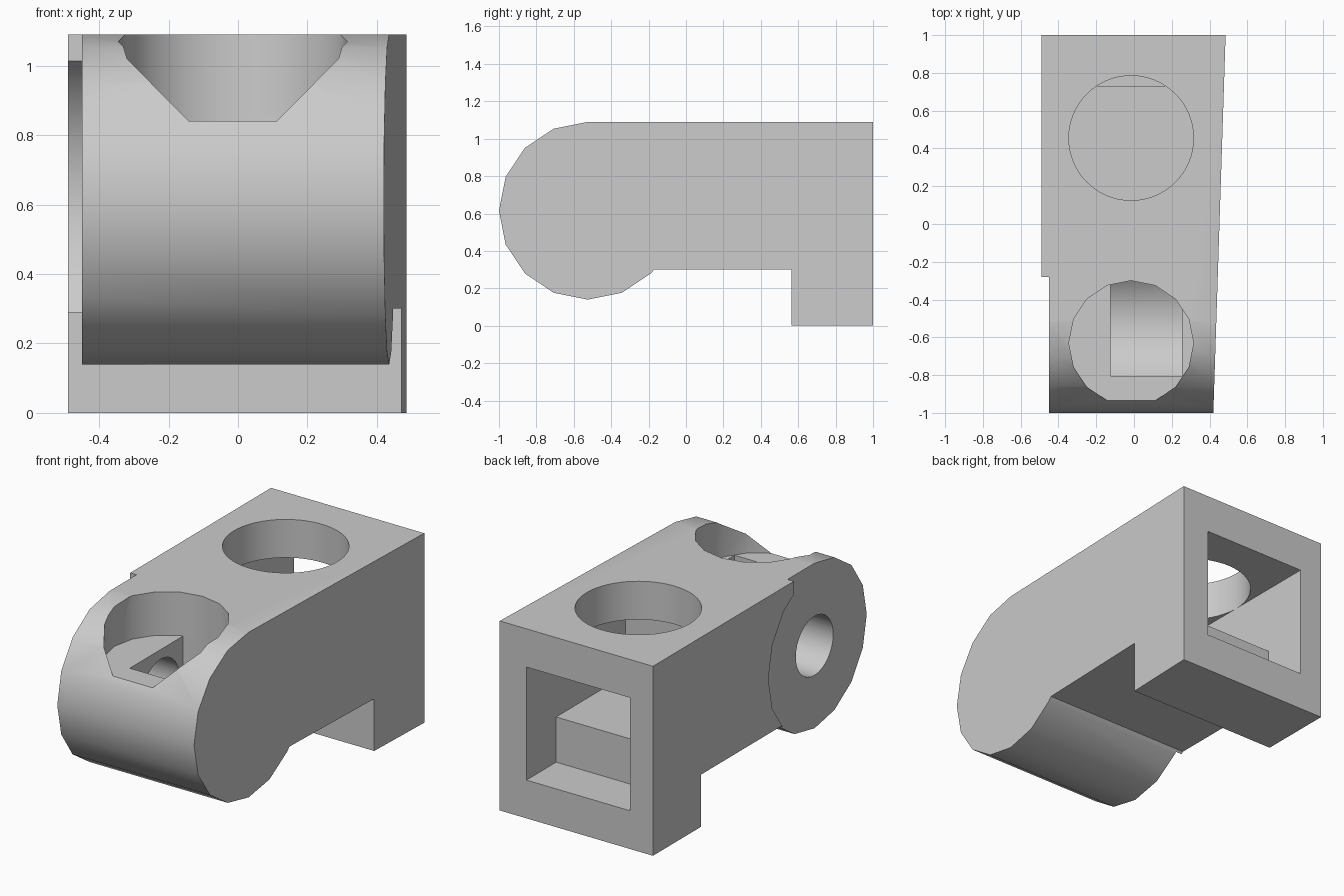
import bpy, bmesh, math

if "Cube" in bpy.data.objects:
    bpy.data.objects.remove(bpy.data.objects["Cube"], do_unlink=True)

grey = bpy.data.materials.new("plain grey")
grey.use_nodes = True
tone = (0.6, 0.6, 0.6, 1)
grey.diffuse_color = tone
grey.node_tree.nodes["Principled BSDF"].inputs["Base Color"].default_value = tone

AXLE_Y, AXLE_Z, BARREL_R = -0.525, 0.615, 0.475
TOP, BELLY = 1.09, 0.30
HOLE_X, HOLE_R = -0.015, 0.33


def arc(radius, start, end, steps):
    """Points around the axle in the side plane, angles in degrees."""
    pts = []
    for i in range(steps + 1):
        a = math.radians(start + (end - start) * i / steps)
        pts.append((AXLE_Y + radius * math.cos(a), AXLE_Z + radius * math.sin(a)))
    return pts


def prism(name, profile, x0, x1):
    """Extrude a side profile (y, z) across x."""
    bm = bmesh.new()
    face = bm.faces.new([bm.verts.new((x0, y, z)) for y, z in profile])
    side = bmesh.ops.extrude_face_region(bm, geom=[face])["geom"]
    for v in side:
        if isinstance(v, bmesh.types.BMVert):
            v.co.x = x1(v.co.y) if callable(x1) else x1
    bmesh.ops.recalc_face_normals(bm, faces=bm.faces)
    mesh = bpy.data.meshes.new(name)
    bm.to_mesh(mesh)
    bm.free()
    ob = bpy.data.objects.new(name, mesh)
    bpy.context.collection.objects.link(ob)
    mesh.materials.append(grey)
    return ob


def shaft(name, y, z0, z1, sides):
    """Upright round cutter."""
    bpy.ops.mesh.primitive_cylinder_add(vertices=sides, radius=HOLE_R, depth=z1 - z0,
                                        location=(HOLE_X, y, (z0 + z1) / 2),
                                        rotation=(0, 0, math.pi / 2))
    ob = bpy.context.object
    ob.name = name
    ob.data.materials.append(grey)
    return ob


def combine(target, tool, operation="DIFFERENCE"):
    mod = target.modifiers.new("cut", "BOOLEAN")
    mod.operation, mod.solver, mod.object = operation, "EXACT", tool
    bpy.ops.object.select_all(action="DESELECT")
    bpy.context.view_layer.objects.active = target
    target.select_set(True)
    bpy.ops.object.modifier_apply(modifier=mod.name)
    bpy.data.objects.remove(tool, do_unlink=True)


# Body: rounded barrel nose, flat belly, rear foot and a tapering left flank
outline = arc(BARREL_R, 90, 315, 10)
outline += [(-0.17, BELLY), (0.565, BELLY), (0.565, 0), (1, 0), (1, TOP)]
body = prism("hinge_block", outline, -0.49, lambda y: 0.4525 + 0.0325 * y)

# Shallow recess on the barrel's right end
combine(body, prism("end_recess", arc(BARREL_R + 0.002, 0, 337.5, 15), -0.6, -0.45))
combine(body, prism("end_step", [(-1.1, 0.05), (-0.28, 0.05), (-0.28, 1.2), (-1.1, 1.2)],
                    -0.6, -0.45))

# Round pocket in the top of the nose
combine(body, shaft("nose_pocket", -0.63, 0.84, 1.3, 16))

# Curved-bottom pit under the pocket, kept inside the pocket's wall
pit = prism("pit", arc(0.36, 219, 321, 16) + [(-0.245, 0.86), (-0.805, 0.86)], -0.125, 0.255)
combine(pit, shaft("pit_limit", -0.63, 0.1, 1.3, 16), "INTERSECT")
combine(body, pit)

# Axle hole from the right side into the pit
combine(body, prism("axle_hole", arc(0.17, 0, 348.75, 31), -0.6, -0.1))

# Stepped window through the back
window = [(1.1, 0.22), (1.1, 0.87), (0.1, 0.87), (0.1, 0.48), (0.73, 0.48), (0.73, 0.22)]
combine(body, prism("back_window", window, -0.345, 0.315))

# Round opening from the roof down into the window
combine(body, shaft("roof_hole", 0.455, 0.8, 1.3, 64))

bpy.ops.object.select_all(action="DESELECT")
bpy.context.view_layer.objects.active = body
body.select_set(True)
bpy.ops.object.shade_smooth_by_angle(angle=math.radians(30))
